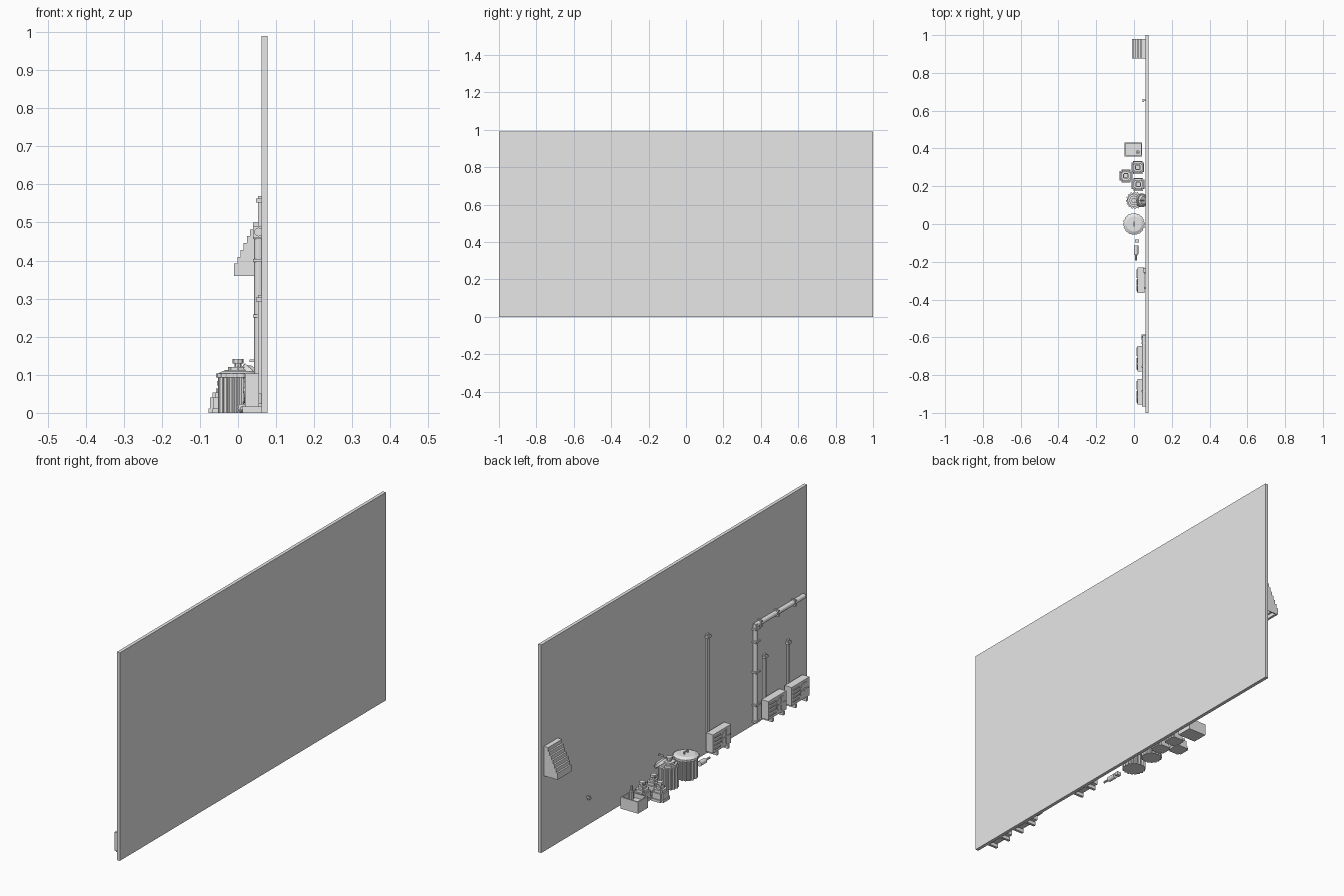
import bpy
import bmesh
from math import sin, cos, pi
from mathutils import Matrix, Vector

cube = bpy.data.objects.get("Cube")
if cube:
    bpy.data.objects.remove(cube, do_unlink=True)

mat = bpy.data.materials.new("plain grey")
mat.use_nodes = True
GREY = (0.8, 0.8, 0.8, 1)
mat.diffuse_color = GREY
mat.node_tree.nodes["Principled BSDF"].inputs["Base Color"].default_value = GREY

WALL = 0.062


def finish(name, bm):
    bmesh.ops.recalc_face_normals(bm, faces=bm.faces)
    mesh = bpy.data.meshes.new(name)
    bm.to_mesh(mesh)
    bm.free()
    mesh.materials.append(mat)
    obj = bpy.data.objects.new(name, mesh)
    bpy.context.collection.objects.link(obj)
    return obj


def box(bm, x, y, z):
    """Add a box from three (low, high) ranges."""
    size = [r[1] - r[0] for r in (x, y, z)]
    mid = [(r[0] + r[1]) / 2 for r in (x, y, z)]
    m = Matrix.Translation(mid) @ Matrix.Diagonal((*size, 1))
    bmesh.ops.create_cube(bm, size=1, matrix=m)


def rod(bm, a, b, r, sides=12, r2=None):
    """Add a cylinder or cone between two points."""
    a, b = Vector(a), Vector(b)
    d = b - a
    m = Matrix.Translation((a + b) / 2) @ d.to_track_quat('Z', 'Y').to_matrix().to_4x4()
    bmesh.ops.create_cone(bm, cap_ends=True, segments=sides, radius1=r,
                          radius2=r if r2 is None else r2, depth=d.length, matrix=m)


def fluted(bm, x, y, z0, z1, r, depth, ribs=18):
    """Add a round drum with square ribs."""
    ring = []
    for i in range(ribs * 4):
        rad = r if i % 4 < 2 else r - depth
        t = 2 * pi * (i - i % 2 * 0.1) / (ribs * 4)
        ring.append(bm.verts.new((x + rad * cos(t), y + rad * sin(t), z0)))
    face = bm.faces.new(ring)
    ext = bmesh.ops.extrude_face_region(bm, geom=[face], use_keep_orig=True)
    verts = [v for v in ext["geom"] if isinstance(v, bmesh.types.BMVert)]
    bmesh.ops.translate(bm, verts=verts, vec=(0, 0, z1 - z0))


# Wall
bm = bmesh.new()
box(bm, (WALL, 0.078), (-1, 1), (0, 0.99))
finish("wall", bm)

# Louvred vent hood: stepped slats between side plates, open below
bm = bmesh.new()
STEPS = 7
for i in range(STEPS):
    x = -0.01 + i * 0.0083
    z = 0.36 + i * 0.018
    box(bm, (x, x + 0.011), (0.875, 0.98), (z, z + 0.032))
    for y in (0.875, 0.976):
        box(bm, (x, WALL), (y, y + 0.004), (z, z + 0.03))
box(bm, (0.045, WALL), (0.875, 0.98), (0.47, 0.5))
finish("vent_hood", bm)

# Small wall tap
bm = bmesh.new()
box(bm, (0.048, WALL), (0.65, 0.658), (0.132, 0.14))
box(bm, (0.046, 0.054), (0.646, 0.662), (0.126, 0.134))
finish("wall_tap", bm)

# Open crate with bottles
bm = bmesh.new()
cx, cy = (-0.05, 0.042), (0.358, 0.432)
box(bm, cx, cy, (0, 0.006))
for x in (cx[0], cx[1] - 0.006):
    box(bm, (x, x + 0.006), cy, (0, 0.055))
for y in (cy[0], cy[1] - 0.006):
    box(bm, cx, (y, y + 0.006), (0, 0.055))
box(bm, (-0.044, 0.036), (0.364, 0.426), (0, 0.034))
finish("crate", bm)
bm = bmesh.new()
rod(bm, (0.02, 0.38, 0.03), (0.02, 0.38, 0.07), 0.011, 10)
rod(bm, (0.02, 0.38, 0.07), (0.02, 0.38, 0.095), 0.005, 8)
finish("crate_bottle", bm)

# Tied rubbish bags, stepped
for n, (x, y, s) in enumerate([(0.02, 0.3, 1), (-0.043, 0.255, 1), (0.022, 0.21, 1)]):
    bm = bmesh.new()
    layers = [(0, 0.012, 0.034), (0.012, 0.04, 0.03), (0.04, 0.053, 0.024),
              (0.053, 0.064, 0.015), (0.064, 0.072, 0.007), (0.072, 0.084, 0.012)]
    for z0, z1, r in layers:
        box(bm, (x - r, x + r), (y - r * 0.72, y + r * 0.72), (z0, z1))
        box(bm, (x - r * 0.72, x + r * 0.72), (y - r, y + r), (z0, z1))
    finish("rubbish_bag_%d" % (n + 1), bm)

# Closed ribbed bin
bm = bmesh.new()
fluted(bm, 0, 0, 0, 0.096, 0.052, 0.005)
finish("closed_bin", bm)
bm = bmesh.new()
fluted(bm, 0, 0, 0.093, 0.103, 0.058, 0.003)
rod(bm, (0, 0, 0.103), (0, 0, 0.11), 0.054, 36, 0.04)
for y in (-0.014, 0.01):
    box(bm, (-0.003, 0.003), (y, y + 0.004), (0.108, 0.12))
box(bm, (-0.003, 0.003), (-0.014, 0.014), (0.118, 0.122))
finish("closed_bin_lid", bm)

# Open ribbed bin with a bag on top and its lid leaning on the wall side
bm = bmesh.new()
fluted(bm, 0.004, 0.125, 0, 0.1, 0.046, 0.005, 16)
finish("open_bin", bm)
bm = bmesh.new()
for z0, z1, r in [(0.1, 0.112, 0.036), (0.112, 0.121, 0.026),
                  (0.121, 0.13, 0.009), (0.13, 0.141, 0.014)]:
    rod(bm, (0, 0.125, z0), (0, 0.125, z1), r, 8)
finish("bin_bag", bm)
bm = bmesh.new()
rod(bm, (0.036, 0.125, 0.096), (0.045, 0.125, 0.106), 0.036, 28)
rod(bm, (0.045, 0.125, 0.106), (0.05, 0.125, 0.112), 0.03, 28, 0.02)
box(bm, (0.03, 0.055), (0.122, 0.128), (0.133, 0.14))
finish("open_bin_lid", bm)

# Fallen bottle and its cap
bm = bmesh.new()
rod(bm, (0.011, -0.115, 0.012), (0.011, -0.158, 0.012), 0.012)
rod(bm, (0.011, -0.158, 0.012), (0.011, -0.168, 0.012), 0.012, 12, 0.005)
rod(bm, (0.011, -0.168, 0.012), (0.011, -0.193, 0.012), 0.005, 8)
finish("fallen_bottle", bm)
bm = bmesh.new()
box(bm, (0.006, 0.026), (-0.099, -0.083), (0, 0.016))
finish("small_block", bm)

# Cooling units, each with feet, grille, fan and a pipe up the wall
for n, (y1, py, top) in enumerate([(-0.23, -0.245, 0.57), (-0.645, -0.675, 0.31),
                                   (-0.82, -0.85, 0.31)]):
    y0 = y1 - 0.135
    tag = "_%d" % (n + 1)
    bm = bmesh.new()
    box(bm, (0.018, 0.055), (y0, y1), (0.016, 0.104))
    for y in (y0 + 0.02, y1 - 0.032):
        box(bm, (0.012, WALL), (y, y + 0.012), (0, 0.018))
    for i in range(4):
        z = 0.03 + i * 0.018
        box(bm, (0.0145, 0.019), (y1 - 0.055, y1 - 0.01), (z, z + 0.006))
    finish("cooling_unit" + tag, bm)
    bm = bmesh.new()
    fy, fz = y0 + 0.04, 0.06
    rod(bm, (0.019, fy, fz), (0.016, fy, fz), 0.034, 20)
    box(bm, (0.0135, 0.018), (fy - 0.03, fy + 0.03), (fz - 0.003, fz + 0.003))
    box(bm, (0.0135, 0.018), (fy - 0.003, fy + 0.003), (fz - 0.03, fz + 0.03))
    rod(bm, (0.019, fy, fz), (0.013, fy, fz), 0.008, 8)
    finish("fan" + tag, bm)
    bm = bmesh.new()
    box(bm, (0.053, WALL), (py - 0.006, py + 0.006), (0.05, top - 0.008))
    box(bm, (0.047, WALL), (py - 0.012, py + 0.012), (top - 0.018, top - 0.007))
    box(bm, (0.053, WALL), (py - 0.006, py + 0.006), (top - 0.008, top))
    finish("unit_pipe" + tag, bm)

# Drain pipe up the wall and along it, with collars
bm = bmesh.new()
PX, PY, PZ, R = 0.054, -0.6, 0.475, 0.0115
rod(bm, (PX, PY, 0.012), (PX, PY, PZ + 0.008), R)
rod(bm, (PX, PY + 0.008, PZ), (PX, -0.965, PZ), R)
finish("drain_pipe", bm)
bm = bmesh.new()
for z in (0.02, 0.1, 0.255, 0.4, 0.46):
    box(bm, (0.04, WALL), (PY - 0.016, PY + 0.016), (z - 0.004, z + 0.004))
for y in (-0.63, -0.755, -0.885):
    box(bm, (0.04, WALL), (y - 0.004, y + 0.004), (PZ - 0.016, PZ + 0.016))
finish("pipe_collars", bm)
